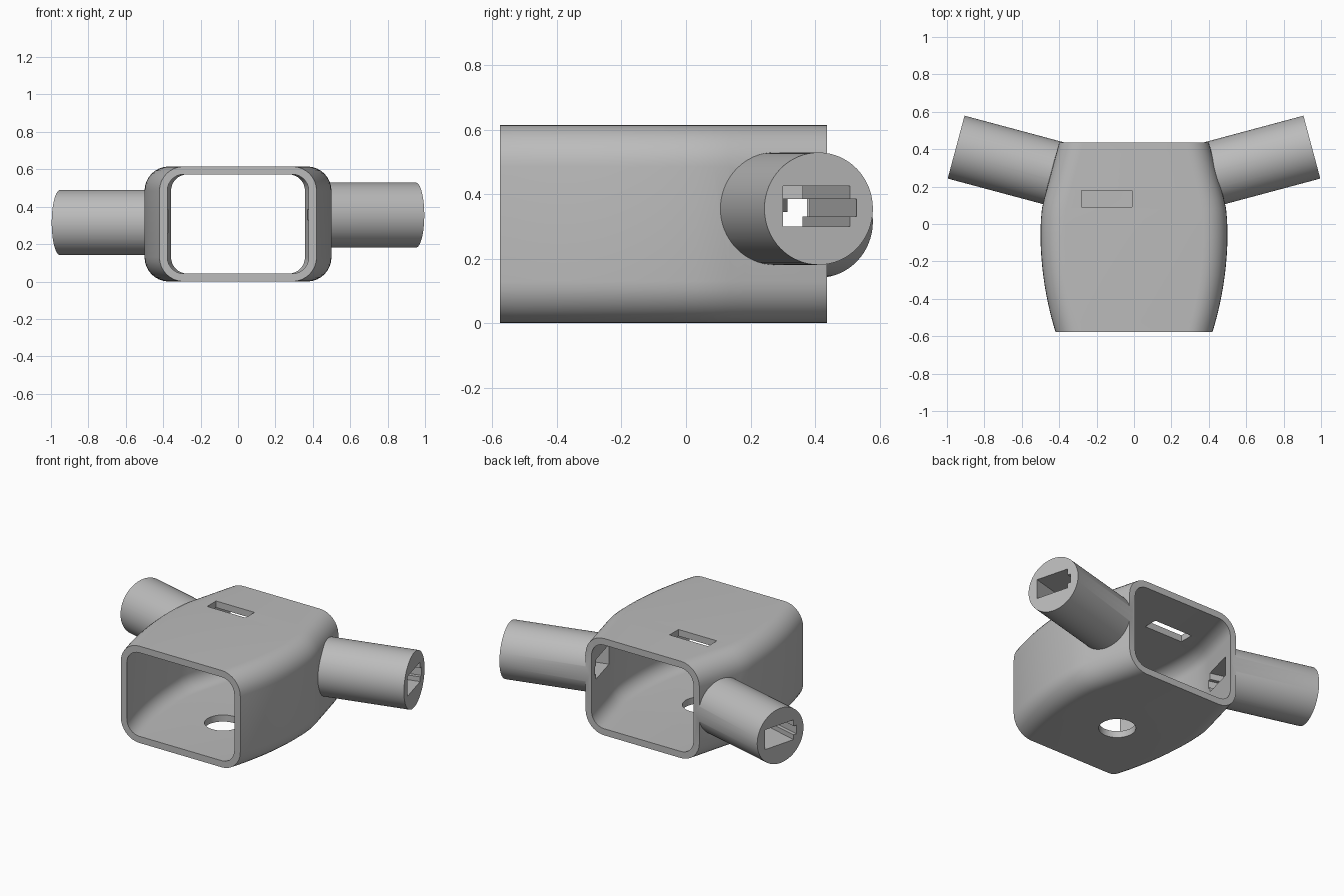
import bpy
import bmesh
import math
from mathutils import Matrix, Vector

old = bpy.data.objects.get("Cube")
if old:
    bpy.data.objects.remove(old, do_unlink=True)

HEIGHT = 0.615
WALL = 0.042
FRONT, BACK = -0.577, 0.437
TILT = math.radians(15)

grey = bpy.data.materials.new("plain_grey")
grey.use_nodes = True
GREY = (0.5, 0.5, 0.5, 1)
grey.diffuse_color = GREY
grey.node_tree.nodes["Principled BSDF"].inputs["Base Color"].default_value = GREY


def half_width(y):
    """Bulged outline: curved at the front, straight taper at the back."""
    if y < -0.05:
        return 0.5 - 0.08 * ((y + 0.05) / 0.527) ** 2
    if y < 0.1:
        return 0.5 - 0.01 * ((y + 0.05) / 0.15) ** 2
    return 0.49 - 0.267 * (y - 0.1)


def rounded_section(y, inset):
    """Rounded rectangle in the xz plane at depth y."""
    radius = 0.13 - inset
    cx = half_width(y) - inset - radius
    cz = HEIGHT / 2 - inset - radius
    points = []
    for quarter, (sx, sz) in enumerate([(1, 1), (-1, 1), (-1, -1), (1, -1)]):
        for step in range(9):
            a = math.pi / 2 * (quarter + step / 8)
            points.append(Vector((sx * cx + radius * math.cos(a), y,
                                  HEIGHT / 2 + sz * cz + radius * math.sin(a))))
    return points


def skin(name, sections):
    """Closed solid through a row of matching sections."""
    bm = bmesh.new()
    rings = [[bm.verts.new(p) for p in s] for s in sections]
    n = len(rings[0])
    for a, b in zip(rings, rings[1:]):
        for i in range(n):
            j = (i + 1) % n
            bm.faces.new((a[i], a[j], b[j], b[i]))
    bm.faces.new(rings[0])
    bm.faces.new(rings[-1])
    bmesh.ops.recalc_face_normals(bm, faces=bm.faces)
    mesh = bpy.data.meshes.new(name)
    bm.to_mesh(mesh)
    bm.free()
    mesh.materials.append(grey)
    ob = bpy.data.objects.new(name, mesh)
    bpy.context.collection.objects.link(ob)
    return ob


def prism(name, outline, start, end, matrix=Matrix()):
    """Extrude a 2D outline (y, z) along local x."""
    return skin(name, [[matrix @ Vector((x, u, v)) for u, v in outline]
                       for x in (start, end)])


def circle(radius, count=64):
    return [(radius * math.cos(2 * math.pi * i / count),
             radius * math.sin(2 * math.pi * i / count)) for i in range(count)]


def combine(target, tool, operation):
    mod = target.modifiers.new(operation, "BOOLEAN")
    mod.operation = operation
    mod.solver = "EXACT"
    mod.object = tool
    tool.hide_render = True
    bpy.ops.object.select_all(action="DESELECT")
    bpy.context.view_layer.objects.active = target
    target.select_set(True)
    bpy.ops.object.modifier_apply(modifier=mod.name)
    bpy.data.objects.remove(tool, do_unlink=True)


def loft(name, y0, y1, inset, steps=20):
    ys = [y0 + (y1 - y0) * i / steps for i in range(steps + 1)]
    return skin(name, [rounded_section(y, inset) for y in ys])


# Bulged sleeve
body = loft("socket_body", FRONT, BACK, 0)

# Side arms, swept back; the two sit at slightly different heights
left_frame = Matrix.Translation((0.951, 0.411, 0.355)) @ Matrix.Rotation(TILT, 4, "Z")
right_frame = (Matrix.Translation((-0.951, 0.411, 0.315))
               @ Matrix.Rotation(math.pi - TILT, 4, "Z"))
frames = {"left": left_frame, "right": right_frame}
for side, frame in frames.items():
    combine(body, prism(side + "_arm", circle(0.174), -0.55, 0, frame), "UNION")

# Open cavity from front to back
combine(body, loft("cavity_cutter", FRONT - 0.1, BACK + 0.1, WALL, 24), "DIFFERENCE")

# Keyed bores through the arms
keyhole = [(-0.115, -0.055), (0.1, -0.055), (0.1, -0.025), (0.122, -0.025),
           (0.122, 0.03), (0.1, 0.03), (0.1, 0.07), (-0.115, 0.07)]
for side, frame in frames.items():
    combine(body, prism(side + "_bore", keyhole, -0.72, 0.1, frame), "DIFFERENCE")

# Slot in the roof and round hole in the floor
upright = Matrix.Rotation(-math.pi / 2, 4, "Y")
slot = [(0.09, 0.01), (0.18, 0.01), (0.18, 0.28), (0.09, 0.28)]
combine(body, prism("slot_cutter", slot, 0.5, 0.7, upright), "DIFFERENCE")
hole_frame = Matrix.Translation((0, -0.15, 0)) @ upright
combine(body, prism("hole_cutter", circle(0.107), -0.1, 0.1, hole_frame), "DIFFERENCE")

bpy.ops.object.select_all(action="DESELECT")
body.select_set(True)
bpy.context.view_layer.objects.active = body
bpy.ops.object.shade_smooth_by_angle(angle=math.radians(30))
